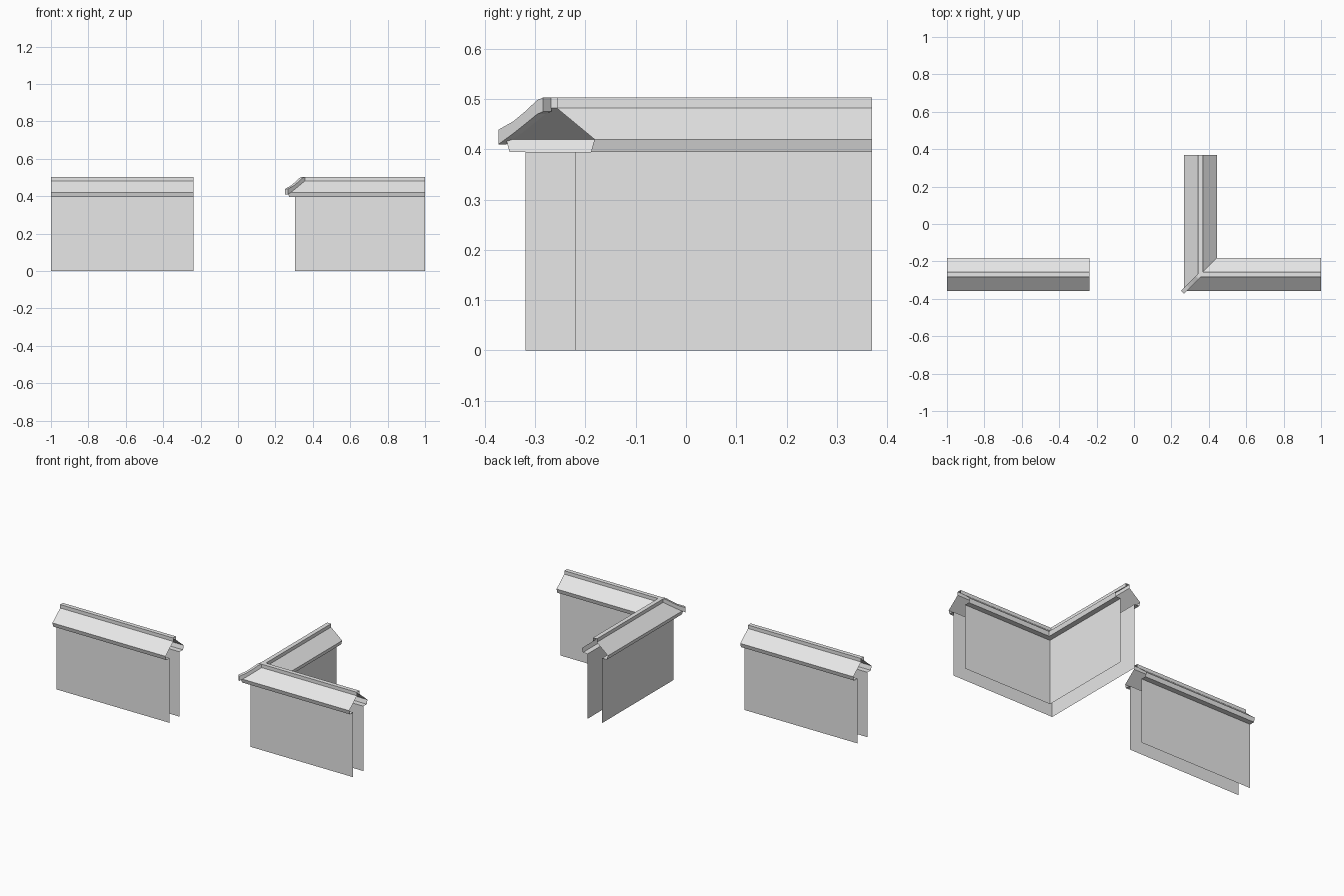
import bpy
import bmesh

if "Cube" in bpy.data.objects:
    bpy.data.objects.remove(bpy.data.objects["Cube"])

GREY = (0.8, 0.8, 0.8, 1.0)
grey = bpy.data.materials.new("plain grey")
grey.use_nodes = True
grey.diffuse_color = GREY
grey.node_tree.nodes["Principled BSDF"].inputs["Base Color"].default_value = GREY

WALL_Y = -0.27        # centre line of the front walls
CORNER_X = 0.355      # centre line of the side wall
EAVE, CAP = 0.395, 0.503


def skin(name, rings, closed=False):
    """Join matching rings of points with flat faces."""
    bm = bmesh.new()
    rows = [[bm.verts.new(p) for p in ring] for ring in rings]
    count = len(rows[0])
    for a, b in zip(rows, rows[1:]):
        for j in range(count if closed else count - 1):
            k = (j + 1) % count
            bm.faces.new((a[j], a[k], b[k], b[j]))
    if closed:
        bm.faces.new(rows[0])
        bm.faces.new(rows[-1])
        bmesh.ops.recalc_face_normals(bm, faces=bm.faces)
    mesh = bpy.data.meshes.new(name)
    bm.to_mesh(mesh)
    bm.free()
    mesh.materials.append(grey)
    obj = bpy.data.objects.new(name, mesh)
    bpy.context.collection.objects.link(obj)
    return obj


# Cross-sections: sideways offset from the centre line, height
half_roof = [(-0.049, EAVE), (-0.081, EAVE), (-0.088, 0.42), (-0.013, 0.482), (-0.013, CAP)]
sections = {
    "outer_wall": [(-0.049, 0), (-0.049, EAVE)],
    "inner_wall": [(0.049, EAVE), (0.049, 0)],
    "roof": half_roof + [(-d, z) for d, z in reversed(half_roof)],
}

# Straight run and mitred corner run, each an open shell
for part, section in sections.items():
    skin("straight_" + part,
         [[(x, WALL_Y + d, z) for d, z in section] for x in (-0.238, -1.0)])
    skin("corner_" + part, [
        [(1.0, WALL_Y + d, z) for d, z in section],
        [(CORNER_X + d, WALL_Y + d, z) for d, z in section],
        [(CORNER_X + d, 0.37, z) for d, z in section],
    ])

# Flared hip ridge on the outside corner: outward distance, top, bottom
hip = [(0.006, CAP, 0.475), (0.018, 0.498, 0.47), (0.04, 0.477, 0.452),
       (0.065, 0.456, 0.432), (0.095, 0.439, 0.41)]
W = 0.008
rings = []
for t, top, low in hip:
    x, y = CORNER_X - t, WALL_Y - t
    rings.append([(x - W, y + W, low), (x - W, y + W, top),
                  (x + W, y - W, top), (x + W, y - W, low)])
skin("corner_hip_ridge", rings, closed=True)
